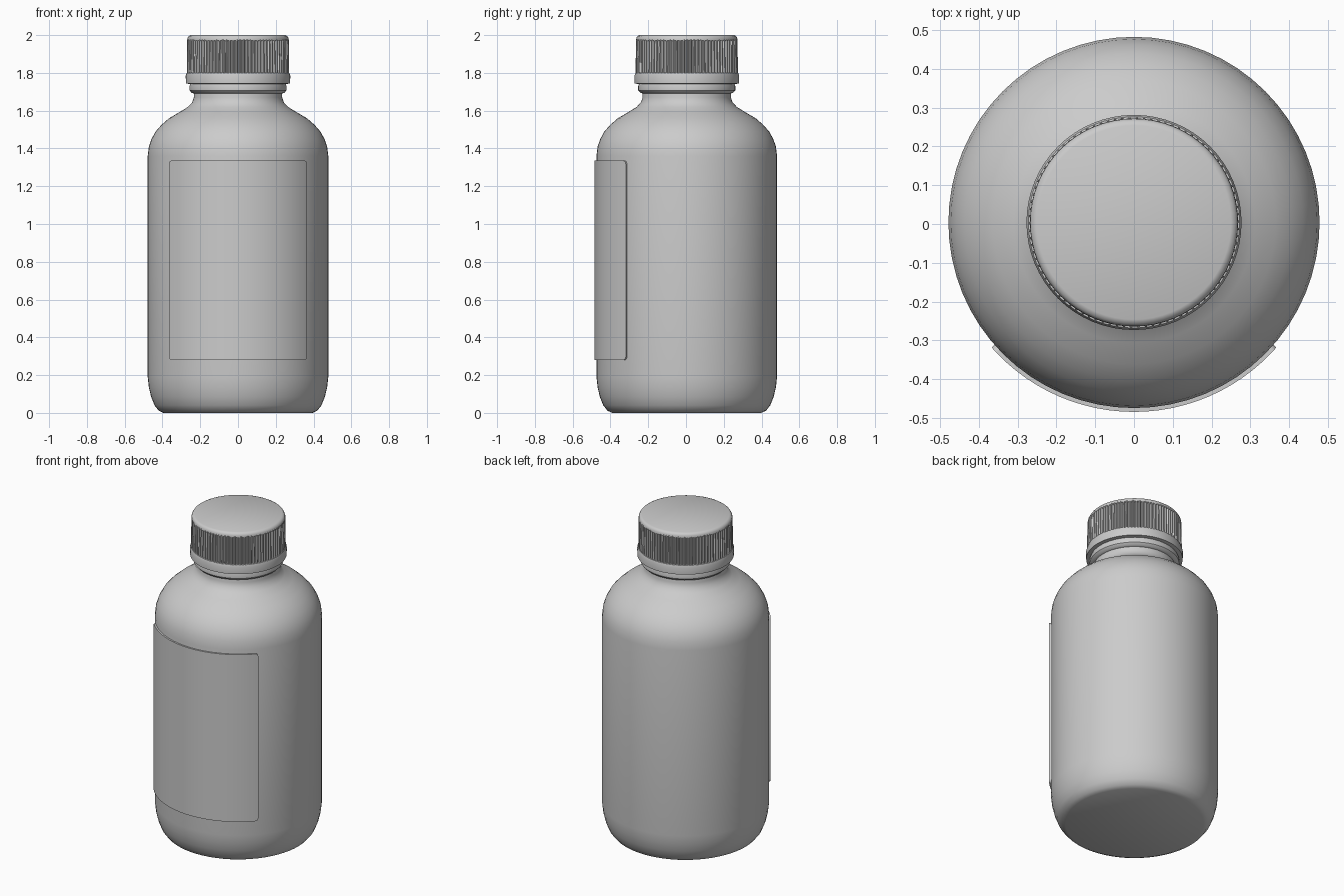
import bpy, bmesh
from math import sin, cos, pi, radians, sqrt

cube = bpy.data.objects.get("Cube")
if cube:
    bpy.data.objects.remove(cube, do_unlink=True)

CENTRE_Y = 0.004

grey = bpy.data.materials.new("plain_grey")
grey.use_nodes = True
grey.diffuse_color = (0.6, 0.6, 0.6, 1)
grey.node_tree.nodes["Principled BSDF"].inputs["Base Color"].default_value = (0.6, 0.6, 0.6, 1)


def finish(name, bm, angle=35):
    bmesh.ops.recalc_face_normals(bm, faces=bm.faces)
    mesh = bpy.data.meshes.new(name)
    bm.to_mesh(mesh)
    bm.free()
    mesh.materials.append(grey)
    obj = bpy.data.objects.new(name, mesh)
    obj.location.y = CENTRE_Y
    bpy.context.collection.objects.link(obj)
    bpy.ops.object.select_all(action="DESELECT")
    bpy.context.view_layer.objects.active = obj
    obj.select_set(True)
    bpy.ops.object.shade_smooth_by_angle(angle=radians(angle))
    return obj


def bridge(bm, rings):
    """Join closed rings of vertices and cap both ends."""
    n = len(rings[0])
    for low, high in zip(rings, rings[1:]):
        for i in range(n):
            j = (i + 1) % n
            bm.faces.new((low[i], low[j], high[j], high[i]))
    bm.faces.new(rings[0])
    bm.faces.new(rings[-1])


def lathe(name, profile, sides, groove=None):
    """Turn (radius, height) points; groove(i) is a radius change per side."""
    bm = bmesh.new()
    rings = []
    for r, z in profile:
        ring = []
        for i in range(sides):
            a = 2 * pi * i / sides
            rr = r + (groove(i) if groove else 0)
            ring.append(bm.verts.new((rr * cos(a), rr * sin(a), z)))
        rings.append(ring)
    bridge(bm, rings)
    return finish(name, bm)


# Bottle: rounded foot, straight wall, domed shoulder and neck
lathe("bottle_body", [
    (0.395, 0), (0.42, 0.012), (0.442, 0.04), (0.46, 0.085), (0.472, 0.135),
    (0.478, 0.19), (0.478, 1.36), (0.472, 1.41), (0.458, 1.45), (0.436, 1.49),
    (0.405, 1.525), (0.365, 1.56), (0.31, 1.592), (0.265, 1.62), (0.242, 1.645),
    (0.234, 1.67), (0.234, 1.76)], 64)

# Tamper ring just below the cap
lathe("neck_ring", [(0.23, 1.69), (0.246, 1.695), (0.257, 1.708),
                    (0.257, 1.73), (0.25, 1.75)], 64)

# Cap: smooth lower band, ribbed grip, bevelled flat lid
lathe("cap_band", [(0.262, 1.742), (0.276, 1.744), (0.277, 1.785),
                   (0.272, 1.8), (0.255, 1.803)], 64)
lathe("cap_grip", [(0.271, 1.795), (0.269, 1.978)], 4 * 90,
      lambda i: -0.009 if i % 4 > 1 else 0)
lathe("cap_lid", [(0.255, 1.965), (0.268, 1.972), (0.267, 1.985),
                  (0.261, 1.995), (0.25, 2.0)], 64)

# Label: curved plate on the front with small rounded corners
bm = bmesh.new()
half, corner, low, high = radians(48.7), 0.02, 0.28, 1.335
steps = [corner * k / 4 for k in range(4)]
width = 2 * half * 0.487
arcs = steps + [corner + (width - 2 * corner) * k / 24 for k in range(25)]
arcs += [width - s for s in reversed(steps)]
rings = []
for s in arcs:
    edge = max(0, corner - min(s, width - s))
    cut = corner - sqrt(max(0, corner ** 2 - edge ** 2))
    a = s / 0.487 - half
    rings.append([bm.verts.new((r * sin(a), -r * cos(a), z)) for r, z in (
        (0.472, low + cut), (0.488, low + cut), (0.488, high - cut), (0.472, high - cut))])
bridge(bm, rings)
finish("front_label", bm)
